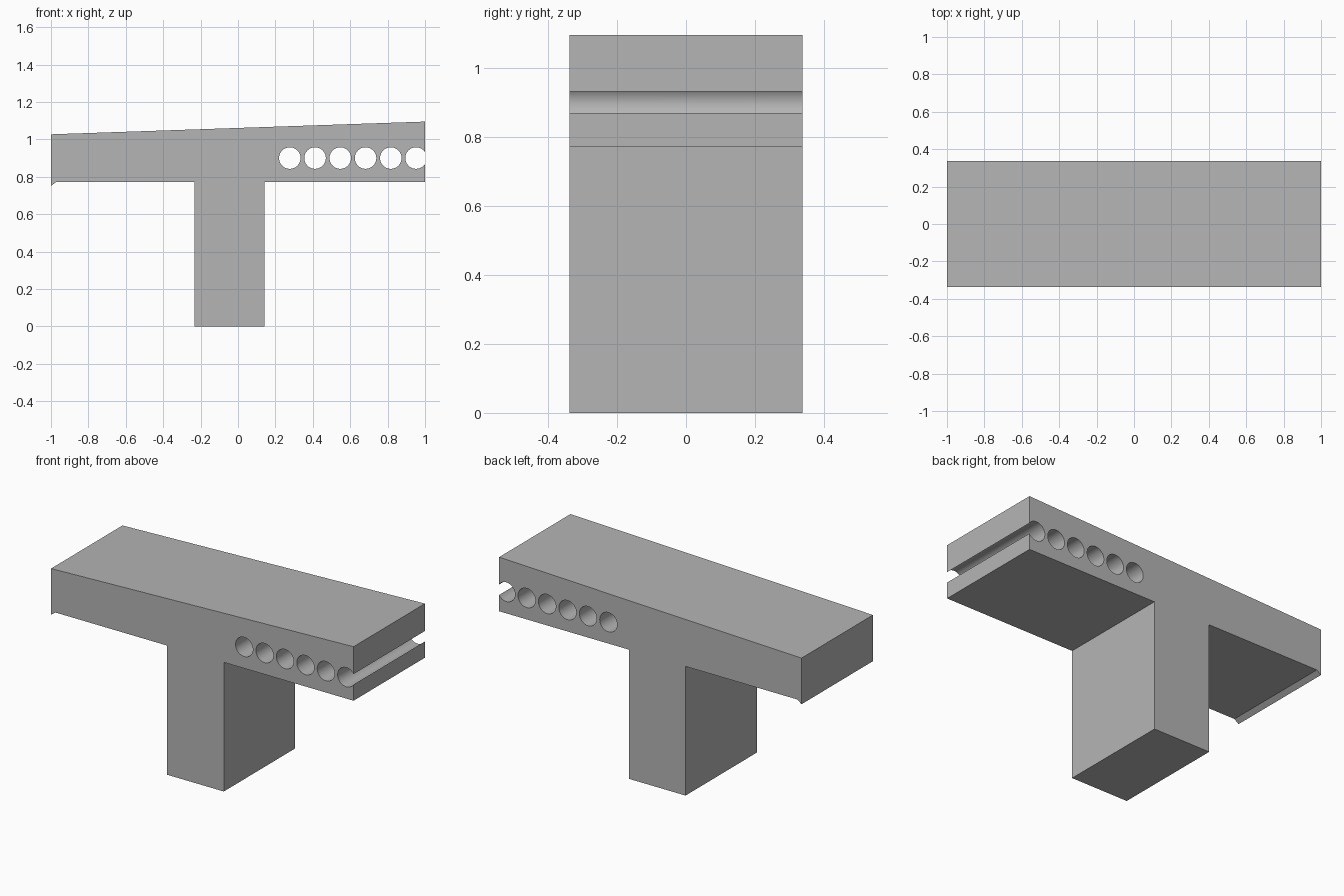
import bpy
import bmesh
import math
from mathutils import Matrix

if "Cube" in bpy.data.objects:
    bpy.data.objects.remove(bpy.data.objects["Cube"])

HALF_DEPTH = 0.337

grey = bpy.data.materials.new("grey")
grey.diffuse_color = (0.46, 0.46, 0.46, 1)
grey.use_nodes = True
grey.node_tree.nodes["Principled BSDF"].inputs["Base Color"].default_value = grey.diffuse_color


def make_object(name, bm):
    bmesh.ops.recalc_face_normals(bm, faces=bm.faces)
    mesh = bpy.data.meshes.new(name)
    bm.to_mesh(mesh)
    bm.free()
    mesh.materials.append(grey)
    obj = bpy.data.objects.new(name, mesh)
    bpy.context.collection.objects.link(obj)
    return obj


# T-shaped body: pier, sloping deck and small drip lip at the left end
outline = [(-0.233, 0), (0.142, 0), (0.142, 0.772), (1, 0.772), (1, 1.095),
           (-1, 1.027), (-1, 0.751), (-0.972, 0.772), (-0.233, 0.772)]
bm = bmesh.new()
face = bm.faces.new([bm.verts.new((x, -HALF_DEPTH, z)) for x, z in outline])
result = bmesh.ops.extrude_face_region(bm, geom=[face])
moved = [v for v in result["geom"] if isinstance(v, bmesh.types.BMVert)]
bmesh.ops.translate(bm, verts=moved, vec=(0, 2 * HALF_DEPTH, 0))
body = make_object("pier_and_deck", bm)

# Row of round holes through the right arm, the last one open at the end
bm = bmesh.new()
for i in range(6):
    place = (Matrix.Translation((0.277 + 0.135 * i, 0, 0.9))
             @ Matrix.Rotation(math.pi / 2, 4, 'X'))
    bmesh.ops.create_cone(bm, cap_ends=True, segments=48, radius1=0.0575,
                          radius2=0.0575, depth=1, matrix=place)
cutter = make_object("hole_cutter", bm)
cutter.hide_render = True

cut = body.modifiers.new("holes", 'BOOLEAN')
cut.operation = 'DIFFERENCE'
cut.solver = 'EXACT'
cut.object = cutter
bpy.context.view_layer.objects.active = body
body.select_set(True)
bpy.ops.object.modifier_apply(modifier=cut.name)
bpy.data.objects.remove(cutter)
bpy.ops.object.shade_smooth_by_angle(angle=math.radians(20))
